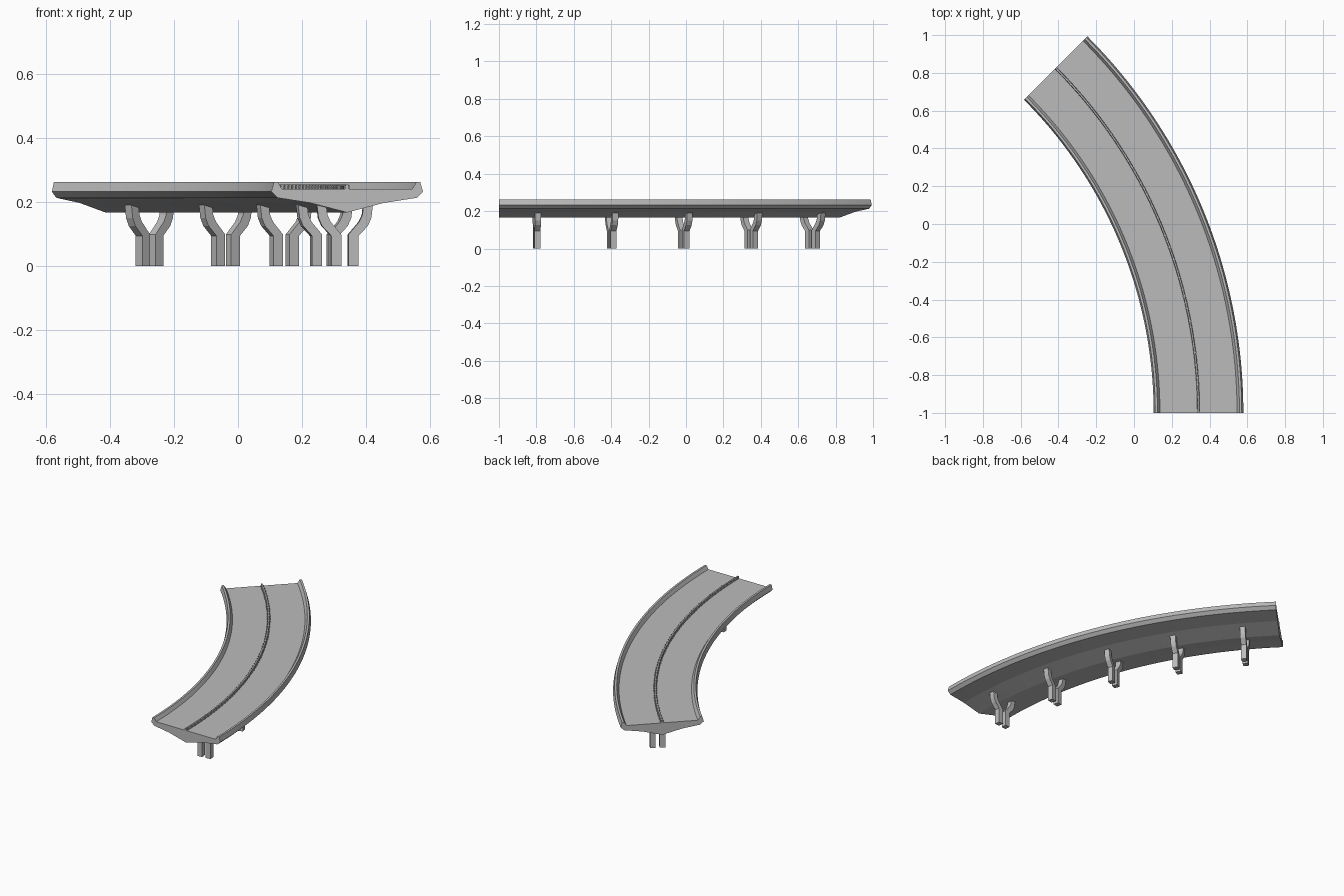
import bpy, bmesh, math
from mathutils import Matrix, Vector

if "Cube" in bpy.data.objects:
    bpy.data.objects.remove(bpy.data.objects["Cube"], do_unlink=True)

CX, CY, R = -2.24, -1.0, 2.5815     # bend centre and centreline radius
TURN = math.radians(45)

concrete = bpy.data.materials.new("concrete_grey")
concrete.use_nodes = True
GREY = (0.5, 0.5, 0.5, 1)
concrete.diffuse_color = GREY
concrete.node_tree.nodes["Principled BSDF"].inputs["Base Color"].default_value = GREY


def on_bend(u, z, a):
    """Point at sideways offset u and height z, at angle a along the bend."""
    return Vector((CX + (R + u) * math.cos(a), CY + (R + u) * math.sin(a), z))


def finish(name, bm, smooth=False):
    bmesh.ops.recalc_face_normals(bm, faces=bm.faces)
    mesh = bpy.data.meshes.new(name)
    bm.to_mesh(mesh)
    bm.free()
    obj = bpy.data.objects.new(name, mesh)
    bpy.context.collection.objects.link(obj)
    mesh.materials.append(concrete)
    if smooth:
        bpy.ops.object.select_all(action="DESELECT")
        obj.select_set(True)
        bpy.context.view_layer.objects.active = obj
        bpy.ops.object.shade_smooth_by_angle(angle=math.radians(5))
    return obj


def sweep(bm, profile, start, end, steps):
    """Sweep a closed (u, z) profile along the bend and cap both ends."""
    rings = []
    for i in range(steps + 1):
        a = start + (end - start) * i / steps
        rings.append([bm.verts.new(on_bend(u, z, a)) for u, z in profile])
    n = len(profile)
    for r0, r1 in zip(rings, rings[1:]):
        for j in range(n):
            k = (j + 1) % n
            bm.faces.new((r0[j], r0[k], r1[k], r1[j]))
    bm.faces.new(rings[0])
    bm.faces.new(rings[-1])


# Road deck with raised kerbs and a tapered belly
half = [(0.115, 0.197), (0.218, 0.213), (0.2375, 0.232), (0.229, 0.262),
        (0.217, 0.262), (0.204, 0.241)]
deck = [(0, 0.167)] + half + [(-u, z) for u, z in reversed(half)]
bm = bmesh.new()
sweep(bm, deck, 0, TURN, 48)
finish("road_deck", bm, smooth=True)

# Central barrier: low wall
bm = bmesh.new()
wall = [(-0.007, 0.238), (0.007, 0.238), (0.004, 0.255), (-0.004, 0.255)]
sweep(bm, wall, 0, TURN, 48)
finish("central_barrier", bm, smooth=True)

# Small posts along the barrier
bm = bmesh.new()
COUNT = 60
for i in range(COUNT):
    a = TURN * (i + 0.5) / COUNT
    place = Matrix.Translation(on_bend(0, 0.246, a)) @ Matrix.Rotation(a, 4, "Z")
    bmesh.ops.create_cube(bm, size=1, matrix=place @ Matrix.Diagonal((0.018, 0.006, 0.012, 1)))
finish("barrier_posts", bm)

# Y-shaped supports: two legs, each curving outward into an arm
outer = [(0.043, 0), (0.043, 0.094), (0.072, 0.125), (0.083, 0.15), (0.088, 0.192)]
inner = [(0.058, 0.186), (0.055, 0.16), (0.045, 0.138), (0.011, 0.098), (0.011, 0)]
DEPTH = 0.016
for i in range(5):
    a = math.radians(4.5 + 9 * i)
    place = Matrix.Translation(on_bend(0, 0, a)) @ Matrix.Rotation(a, 4, "Z")
    bm = bmesh.new()
    for side in (1, -1):
        front, back = ([bm.verts.new(place @ Vector((side * u, y, z))) for u, z in outer + inner]
                       for y in (-DEPTH, DEPTH))
        n = len(front)
        for j in range(n):
            k = (j + 1) % n
            bm.faces.new((front[j], front[k], back[k], back[j]))
        bm.faces.new(front)
        bm.faces.new(back)
    finish(f"support_{i + 1}", bm)
